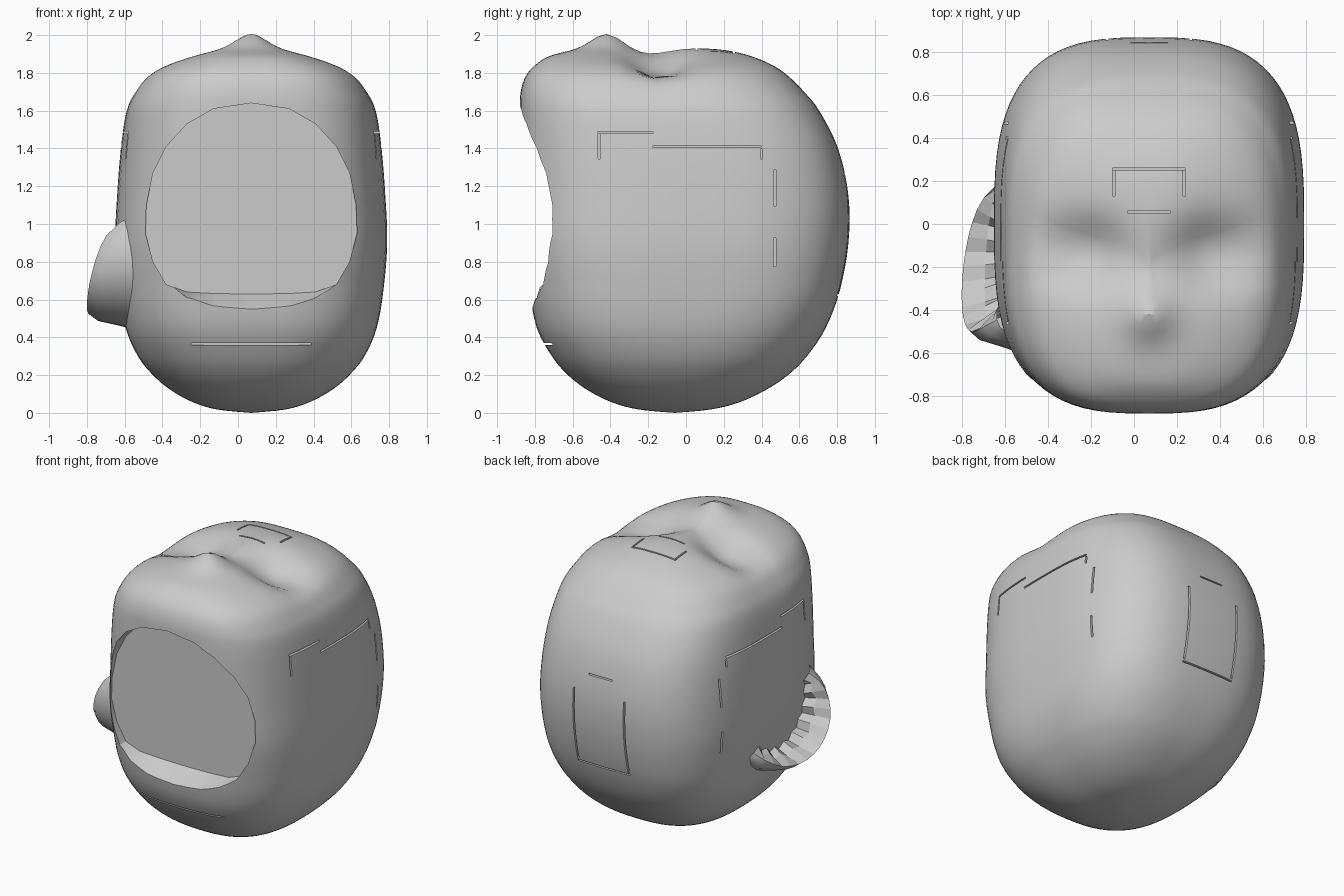
import bpy, bmesh, math
from mathutils import Vector

if "Cube" in bpy.data.objects:
    bpy.data.objects.remove(bpy.data.objects["Cube"], do_unlink=True)

CX = 0.07  # the shell is symmetric about this x


def make_material(name, rgb):
    mat = bpy.data.materials.new(name)
    mat.use_nodes = True
    mat.diffuse_color = (*rgb, 1)
    mat.node_tree.nodes["Principled BSDF"].inputs["Base Color"].default_value = (*rgb, 1)
    return mat


GREY = make_material("plain_grey", (0.6, 0.6, 0.6))


def finish(name, bm):
    bmesh.ops.recalc_face_normals(bm, faces=bm.faces)
    mesh = bpy.data.meshes.new(name)
    bm.to_mesh(mesh)
    bm.free()
    mesh.materials.append(GREY)
    obj = bpy.data.objects.new(name, mesh)
    bpy.context.collection.objects.link(obj)
    return obj


def loft(name, loops, closed=True, caps=False):
    """Skin a list of equally long point loops."""
    bm = bmesh.new()
    rows = [[bm.verts.new(p) for p in loop] for loop in loops]
    n = len(rows[0])
    for a, b in zip(rows, rows[1:]):
        for i in range(n if closed else n - 1):
            j = (i + 1) % n
            bm.faces.new((a[i], a[j], b[j], b[i]))
    if caps:
        bm.faces.new(rows[0])
        bm.faces.new(rows[-1])
    bmesh.ops.remove_doubles(bm, verts=bm.verts, dist=0.0005)
    return finish(name, bm)


def activate(obj):
    bpy.ops.object.select_all(action='DESELECT')
    obj.select_set(True)
    bpy.context.view_layer.objects.active = obj


def cut(target, cutter):
    mod = target.modifiers.new("cut", 'BOOLEAN')
    mod.operation = 'DIFFERENCE'
    mod.solver = 'EXACT'
    mod.use_self = True
    mod.object = cutter
    activate(target)
    bpy.ops.object.modifier_apply(modifier=mod.name)
    bpy.data.objects.remove(cutter, do_unlink=True)


# Shell sections: height, half width, front y, back y
SECTIONS = [
    (0, 0, -.06, -.06), (.018, .18, -.25, .13), (.055, .305, -.39, .28),
    (.12, .425, -.52, .42), (.2, .52, -.625, .54), (.3, .6, -.71, .64),
    (.45, .665, -.79, .74), (.65, .7, -.83, .815), (.9, .72, -.87, .86),
    (1.15, .71, -.875, .86), (1.4, .69, -.88, .805), (1.6, .66, -.88, .705),
    (1.7, .615, -.875, .625), (1.78, .555, -.85, .545), (1.84, .46, -.8, .46),
    (1.89, .32, -.72, .34), (1.92, .2, -.58, .21), (1.932, .1, -.42, .05),
    (1.935, 0, -.2, -.2)]


def smooth_sections(steps=4):
    pts = [Vector(s) for s in SECTIONS]
    for i in range(len(pts) - 1):
        p0, p1, p2, p3 = pts[max(i - 1, 0)], pts[i], pts[i + 1], pts[min(i + 2, len(pts) - 1)]
        for k in range(steps):
            t = k / steps
            yield (p1 * 2 + (p2 - p0) * t + (p0 * 2 - p1 * 5 + p2 * 4 - p3) * t ** 2
                   + (p1 * 3 - p0 - p2 * 3 + p3) * t ** 3) / 2
    yield pts[-1]


def spow(v, n):
    return math.copysign(abs(v) ** (2 / n), v)


def crown(x, y):
    """Height change on the crown: a small peak, a saddle and two wide dents."""
    def blob(px, py, size, amount):
        return amount * math.exp(-((abs(x - CX) - px) ** 2 + (y - py) ** 2) / size ** 2)
    return (blob(0, -.42, .11, .075) + blob(0, -.2, .13, -.025)
            + blob(.25, -.14, .16, -.1) + blob(.43, -.13, .15, -.055))


def ring(section, count=80):
    """Rounded section, squarer above the base."""
    z, half, front, back = section
    mid, depth = (front + back) / 2, (back - front) / 2
    n = 2.4 + .6 * min(max(z, 0) / .6, 1)
    points = []
    for i in range(count):
        a = 2 * math.pi * i / count
        x = CX + max(half, 0) * spow(math.cos(a), n)
        y = mid + max(depth, 0) * spow(math.sin(a), n)
        points.append((x, y, z + (crown(x, y) if z > 1.6 else 0)))
    return points


shell = loft("head_shell", [ring(s) for s in smooth_sections()])

# Face opening with a flat recessed panel and a sloping lower ledge
HALF = [(0, .545), (.2, .56), (.34, .6), (.45, .68), (.52, .8), (.56, .95),
        (.555, 1.1), (.52, 1.27), (.45, 1.41), (.34, 1.53), (.2, 1.61), (0, 1.64)]
OUTLINE = HALF + [(-x, z) for x, z in HALF[-2:0:-1]]


def opening(y, raised=0):
    return [(CX + x, y, z + max(.65 - z, 0) * raised) for x, z in OUTLINE]


cut(shell, loft("opening_cutter",
                [opening(-1.2), opening(-.82), opening(-.69, .8)], caps=True))

# Narrow, shallow seams
W = .006


def seams(name, boxes):
    bm = bmesh.new()
    for low, high in boxes:
        box = bmesh.ops.create_cube(bm, size=1)
        for v in box["verts"]:
            v.co = [l if c < 0 else h for c, l, h in zip(v.co, low, high)]
    cut(shell, finish(name, bm))


SIDE = [(-.46, -.18, 1.485, 1.485), (-.46, -.46, 1.35, 1.47), (-.17, .39, 1.41, 1.41),
        (.4, .4, 1.35, 1.39), (.47, .47, 1.1, 1.28), (.47, .47, .78, .92)]
for x0, x1 in ((CX + .61, 1), (-1, CX - .61)):
    seams("side_seam_cutter", [((x0, y0 - W, z0 - W), (x1, y1 + W, z1 + W))
                               for y0, y1, z0, z1 in SIDE])

# Outlined patches on the crown and the back, and the chin slit
T, B = .17, .2
seams("patch_seam_cutter", [
    ((CX - T, .25, 1.89), (CX + T, .26, 2.1)),
    ((CX - T, .13, 1.89), (CX - T + .012, .249, 2.1)),
    ((CX + T - .012, .13, 1.89), (CX + T, .249, 2.1)),
    ((CX - .1, .05, 1.88), (CX + .1, .06, 2.1)),
    ((CX - B, .78, .62), (CX + B, 1, .63)),
    ((CX - B, .8, .64), (CX - B + .012, 1, 1.15)),
    ((CX + B - .012, .8, .64), (CX + B, 1, 1.15)),
    ((CX - .09, .82, 1.26), (CX + .09, 1, 1.27)),
    ((CX - .32, -1, .36), (CX + .32, -.7, .37))])

activate(shell)
bpy.ops.object.shade_smooth_by_angle(angle=math.radians(32))

# Curved lip on the right side, open towards the back and top
COLS = 17


def lip_row(scale, base, out, zigzag=0):
    row = []
    for i in range(COLS):
        t = i / (COLS - 1)
        a = math.radians(148 + 180 * t)
        s = scale + zigzag * (i % 2)
        bulge = .165 * max(math.sin(math.pi * t), 0) ** .6
        row.append((base - out * bulge, -.14 + .36 * s * math.cos(a), .83 + .31 * s * math.sin(a)))
    return row


outer = [lip_row(1.28, -.52, 0), lip_row(1.19, -.59, .25), lip_row(1.11, -.62, .8), lip_row(1, -.635, 1)]
lip = loft("right_side_lip", outer, closed=False)
activate(lip)
bpy.ops.object.shade_smooth_by_angle(angle=math.radians(50))

# Faceted inside of the lip
loft("right_side_lip_inside",
     [lip_row(1, -.635, 1), lip_row(.82, -.635, .35, .08), lip_row(.66, -.6, 0, .12)], closed=False)
